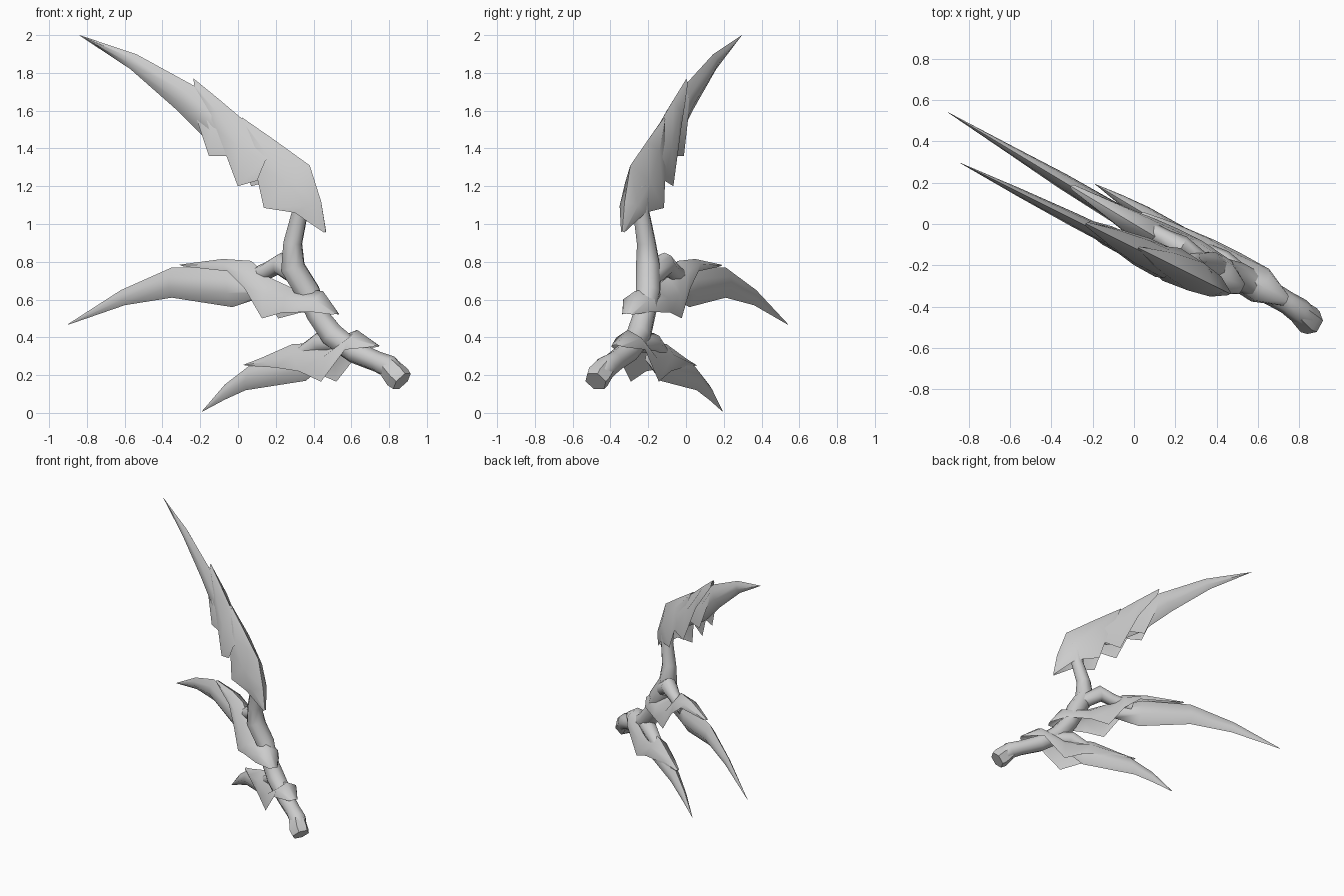
import bpy, bmesh, math
from mathutils import Vector

if "Cube" in bpy.data.objects:
    bpy.data.objects.remove(bpy.data.objects["Cube"])

DIR_N = (0.48, 0.876)          # sideways direction of the slanted wing plane


def place(x, z, t, y0, k):
    """Point on a slanted upright plane y = y0 - k*x, pushed sideways by t."""
    return Vector((x + DIR_N[0] * t, y0 - k * x + DIR_N[1] * t, z))


def loft(name, rows, closed, angle=50):
    bm = bmesh.new()
    vs = [[bm.verts.new(p) for p in r] for r in rows]
    n = len(rows[0])
    for a, b in zip(vs, vs[1:]):
        for i in range(n if closed else n - 1):
            j = (i + 1) % n
            bm.faces.new((a[i], a[j], b[j], b[i]))
    if closed:
        bm.faces.new(vs[0])
        bm.faces.new(vs[-1])
    bmesh.ops.remove_doubles(bm, verts=bm.verts, dist=0.0005)
    bmesh.ops.recalc_face_normals(bm, faces=bm.faces)
    me = bpy.data.meshes.new(name)
    bm.to_mesh(me)
    bm.free()
    ob = bpy.data.objects.new(name, me)
    bpy.context.collection.objects.link(ob)
    bpy.context.view_layer.objects.active = ob
    ob.select_set(True)
    bpy.ops.object.shade_smooth_by_angle(angle=math.radians(angle))
    ob.select_set(False)
    return ob


def blade(name, upper, lower, widths, y0, k):
    """Tapering claw with a six-sided section."""
    rows = []
    for (ux, uz), (lx, lz), w in zip(upper, lower, widths):
        def p(f, t):
            return place(ux + (lx - ux) * f, uz + (lz - uz) * f, t, y0, k)
        rows.append([p(0, 0), p(.3, w * .8), p(.65, w), p(1, 0), p(.65, -w), p(.3, -w * .8)])
    return loft(name, rows, True, 70)


def plate(name, ridge, edge, widths, y0, k):
    """Folded armour sheet: a ridge with a flap hanging down each side."""
    rows = []
    for (ux, uz), (lx, lz), w in zip(ridge, edge, widths):
        def p(f, t):
            return place(ux + (lx - ux) * f, uz + (lz - uz) * f, t, y0, k)
        rows.append([p(1, -w), p(.4, -w * .85), p(0, 0), p(.4, w * .85), p(1, w)])
    return loft(name, rows, False)


def tube(name, pts, sides=8):
    """Bone through points (x, y, z, radius)."""
    rows = []
    for i, q in enumerate(pts):
        a, b = pts[max(i - 1, 0)], pts[min(i + 1, len(pts) - 1)]
        d = (Vector(b[:3]) - Vector(a[:3])).normalized()
        s = Vector((DIR_N[0], DIR_N[1], 0))
        s = (s - d * s.dot(d)).normalized()
        u = d.cross(s)
        rows.append([Vector(q[:3]) + q[3] * (s * math.cos(m * math.tau / sides) + u * math.sin(m * math.tau / sides))
                     for m in range(sides)])
    return loft(name, rows, True)


# Central bone, its cut end and its short branches
tube("main_bone", [(.84, -.455, .20, .055), (.80, -.42, .245, .062), (.74, -.38, .27, .055),
                   (.62, -.31, .32, .06), (.50, -.25, .41, .068), (.42, -.22, .52, .06),
                   (.37, -.20, .64, .068), (.29, -.20, .77, .068), (.29, -.21, .90, .052),
                   (.325, -.235, 1.05, .045), (.33, -.25, 1.2, .05)])
tube("bone_end", [(.868, -.478, .167, .062), (.845, -.465, .19, .07), (.80, -.425, .24, .06)], 6)
tube("middle_branch", [(.33, -.19, .71, .05), (.22, -.11, .79, .06), (.15, -.07, .75, .045), (.02, .0, .70, .04)])
tube("lower_branch", [(.52, -.25, .37, .05), (.43, -.18, .37, .055), (.32, -.12, .30, .04)])

# Three long blades
blade("upper_blade",
      [(-.84, 2.0), (-.54, 1.9), (-.23, 1.73), (.02, 1.52), (.25, 1.33)],
      [(-.838, 1.997), (-.57, 1.82), (-.32, 1.6), (-.12, 1.4), (.10, 1.26)],
      [.001, .020, .034, .04, .035], -.125, .5)
blade("middle_blade",
      [(-.9, .47), (-.62, .65), (-.35, .77), (-.05, .77), (.18, .68)],
      [(-.898, .467), (-.6, .57), (-.35, .61), (-.03, .56), (.12, .61)],
      [.001, .020, .038, .048, .03], .0, .6)
blade("lower_blade",
      [(-.19, .01), (-.07, .15), (.08, .265), (.28, .33), (.45, .34)],
      [(-.188, .007), (-.07, .07), (.04, .12), (.36, .17), (.45, .25)],
      [.001, .022, .038, .048, .03], .08, .6)

# Overlapping plates on the upper blade
plate("upper_plate_large",
      [(.02, 1.565), (.20, 1.44), (.38, 1.31), (.44, 1.12), (.465, .96)],
      [(.03, 1.54), (.12, 1.3), (.18, 1.085), (.33, 1.06), (.46, .955)],
      [.01, .065, .09, .065, .01], -.105, .5)
plate("upper_plate_small",
      [(-.235, 1.77), (-.1, 1.66), (.03, 1.55), (.2, 1.4)],
      [(-.22, 1.71), (-.09, 1.5), (.035, 1.2), (.14, 1.23)],
      [.012, .05, .075, .08], -.115, .5)
plate("upper_plate_inner",
      [(-.23, 1.72), (-.12, 1.62), (.0, 1.5)],
      [(-.22, 1.6), (-.13, 1.36), (-.02, 1.36)],
      [.03, .05, .055], -.12, .5)

# Plates wrapping the middle and lower blade roots
plate("middle_plate",
      [(-.31, .785), (-.08, .815), (.07, .805), (.16, .72), (.29, .66), (.45, .645), (.525, .525)],
      [(-.28, .775), (-.03, .75), (.07, .66), (.17, .50), (.28, .53), (.43, .535), (.52, .52)],
      [.015, .055, .075, .09, .10, .09, .03], .0, .6)
plate("lower_plate",
      [(.03, .255), (.12, .29), (.29, .365), (.47, .37), (.63, .44), (.74, .36)],
      [(.05, .25), (.22, .24), (.36, .22), (.48, .165), (.61, .335), (.73, .35)],
      [.015, .05, .075, .085, .09, .03], .07, .6)
